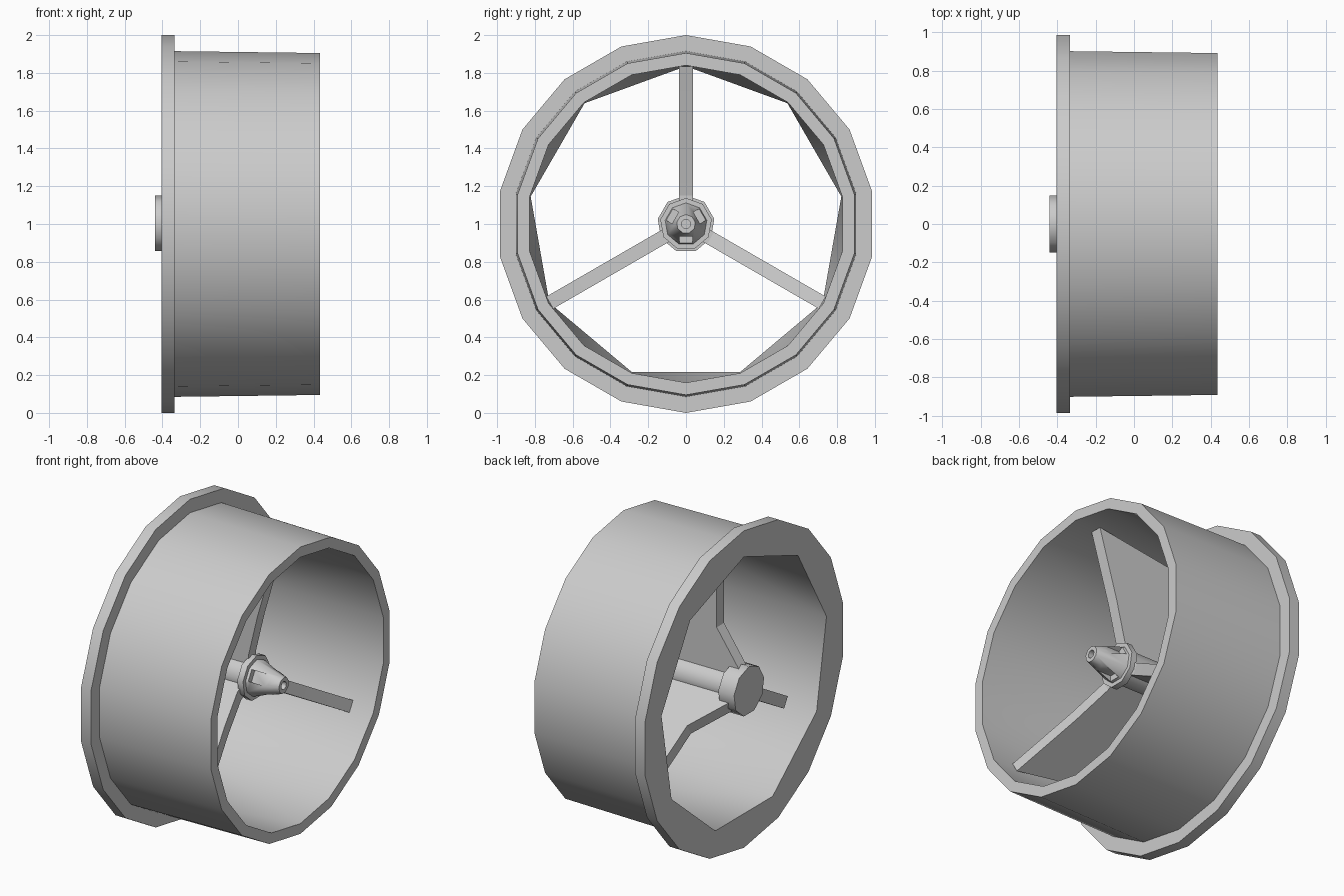
import bpy, bmesh, math
from mathutils import Matrix

cube = bpy.data.objects.get("Cube")
if cube:
    bpy.data.objects.remove(cube, do_unlink=True)

grey = bpy.data.materials.new("plain_grey")
grey.use_nodes = True
COLOUR = (0.6, 0.6, 0.6, 1)
grey.diffuse_color = COLOUR
grey.node_tree.nodes["Principled BSDF"].inputs["Base Color"].default_value = COLOUR


def finish(bm, name, limit=45):
    """Turn a bmesh into an object, lifted so the axle sits at z = 1."""
    bmesh.ops.recalc_face_normals(bm, faces=bm.faces)
    mesh = bpy.data.meshes.new(name)
    bm.to_mesh(mesh)
    bm.free()
    shade(mesh, limit)
    mesh.materials.append(grey)
    obj = bpy.data.objects.new(name, mesh)
    obj.location.z = 1
    bpy.context.collection.objects.link(obj)
    return obj


def shade(mesh, limit):
    """Smooth faces, keeping edges above the limit sharp."""
    bm = bmesh.new()
    bm.from_mesh(mesh)
    for f in bm.faces:
        f.smooth = True
    for e in bm.edges:
        e.smooth = e.calc_face_angle(math.pi) < math.radians(limit)
    bm.to_mesh(mesh)
    bm.free()


def ring(bm, x, r, sides):
    """Ring of vertices round the x axis, first one at the top."""
    if r == 0:
        return [bm.verts.new((x, 0, 0))] * sides
    turn = 2 * math.pi / sides
    return [bm.verts.new((x, r * math.sin(i * turn), r * math.cos(i * turn)))
            for i in range(sides)]


def bridge(bm, a, b):
    """Join two rings, collapsing repeated vertices at a pole."""
    n = len(a)
    for i in range(n):
        j = (i + 1) % n
        bm.faces.new(dict.fromkeys((a[i], a[j], b[j], b[i])))


def bridge_half(bm, few, many):
    """Join a ring to one with twice as many sides."""
    n = len(few)
    for i in range(n):
        p, q = few[i], few[(i + 1) % n]
        left, mid, right = many[2 * i], many[2 * i + 1], many[(2 * i + 2) % (2 * n)]
        for tri in ((p, left, mid), (p, mid, q), (q, mid, right)):
            bm.faces.new(tri)


# Barrel with flange: round outside, coarser opening at the flange end
bm = bmesh.new()
opening = ring(bm, -0.405, 0.835, 9)
shell = [ring(bm, x, r, 18) for x, r in
         ((-0.405, 1), (-0.335, 1), (-0.335, 0.915), (0.435, 0.905), (0.435, 0.84))]
bridge_half(bm, opening, shell[0])
for a, b in zip(shell, shell[1:]):
    bridge(bm, a, b)
bridge_half(bm, opening, shell[-1])
finish(bm, "barrel", 40)

# Hub: cap, shaft, collar and hollow tapered nose
bm = bmesh.new()
hub_profile = ((-0.44, 0), (-0.44, 0.152), (-0.33, 0.152), (-0.33, 0.105),
               (0.09, 0.105), (0.09, 0.138), (0.13, 0.138), (0.13, 0.112),
               (0.32, 0.05), (0.32, 0.025), (0.27, 0.025), (0.27, 0))
rings = [ring(bm, x, r, 9) for x, r in hub_profile]
for a, b in zip(rings, rings[1:]):
    bridge(bm, a, b)
hub = finish(bm, "hub")

# Three pockets cut in the nose, between the spokes
bm = bmesh.new()
for k in range(3):
    place = (Matrix.Rotation(math.radians(60 + 120 * k), 4, 'X')
             @ Matrix.Translation((0.22, 0, 0.115))
             @ Matrix.Diagonal((0.15, 0.07, 0.1, 1)))
    bmesh.ops.create_cube(bm, size=1, matrix=place)
cutter = finish(bm, "pocket_cutter")
cutter.hide_render = True
cut = hub.modifiers.new("pockets", 'BOOLEAN')
cut.operation = 'DIFFERENCE'
cut.solver = 'EXACT'
cut.object = cutter
bpy.context.view_layer.update()
evaluated = hub.evaluated_get(bpy.context.evaluated_depsgraph_get())
hub.data = bpy.data.meshes.new_from_object(evaluated)
hub.modifiers.clear()
bpy.data.objects.remove(cutter, do_unlink=True)
shade(hub.data, 45)

# Three flat spokes: outline in (x, radius), extruded to thickness
outline = ((-0.4, 0.08), (-0.4, 0.13), (-0.24, 0.36), (-0.24, 0.755),
           (0.285, 0.833), (0.16, 0.4), (0.1, 0.15), (0.1, 0.08))
HALF = 0.037
for k, name in enumerate(("top_spoke", "back_spoke", "front_spoke")):
    bm = bmesh.new()
    face = bm.faces.new([bm.verts.new((x, -HALF, r)) for x, r in outline])
    side = bmesh.ops.extrude_face_region(bm, geom=[face])["geom"]
    bmesh.ops.translate(bm, vec=(0, 2 * HALF, 0),
                        verts=[v for v in side if isinstance(v, bmesh.types.BMVert)])
    bm.transform(Matrix.Rotation(math.radians(-120 * k), 4, 'X'))
    finish(bm, name, 10)
